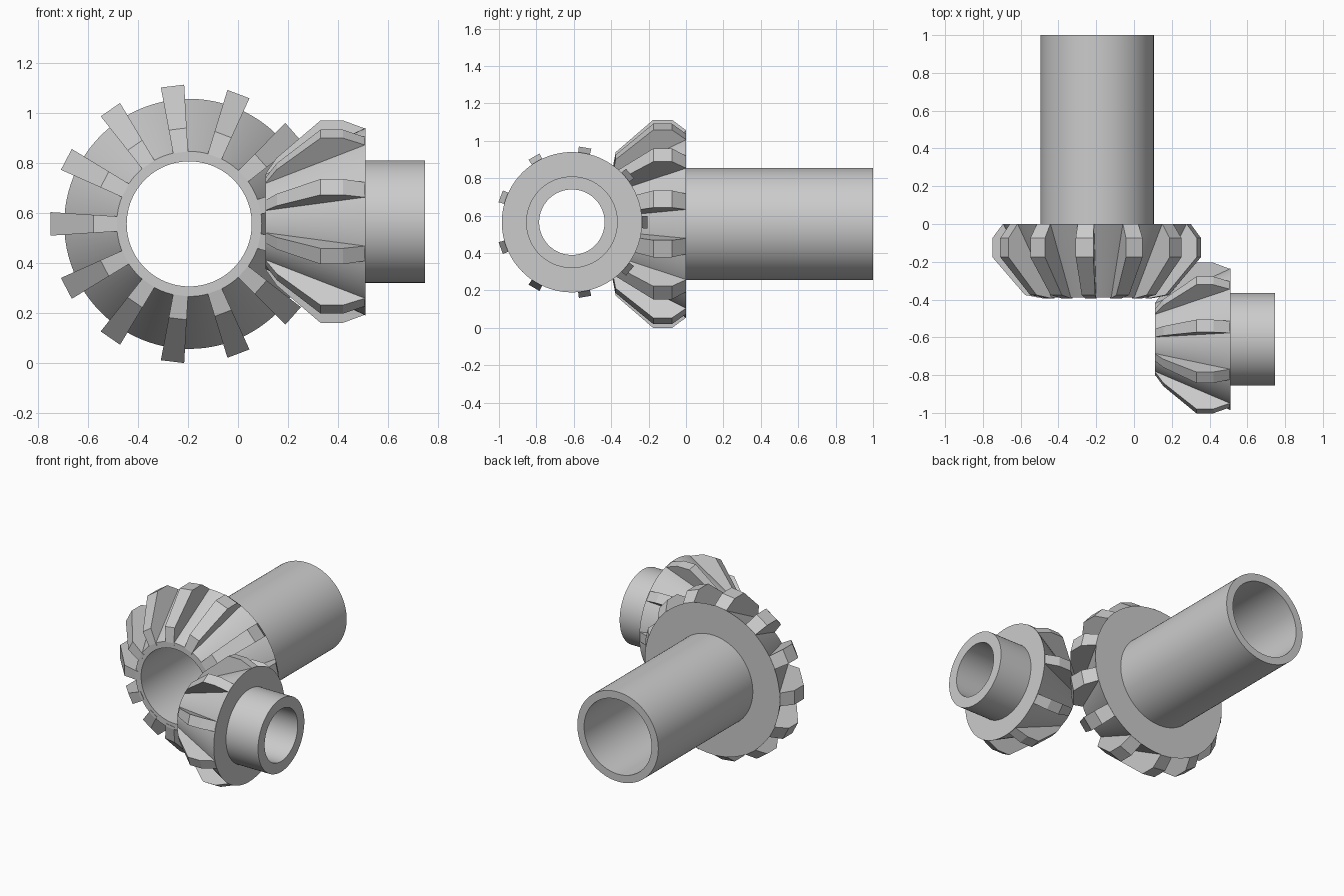
import bpy, bmesh
from math import sin, cos, tau, pi, radians

if "Cube" in bpy.data.objects:
    bpy.data.objects.remove(bpy.data.objects["Cube"])


def big_axis(a, r, t, w=0.0):
    """Axial depth a, radius r, angle t, sideways offset w -> world."""
    return (-0.195 + r * cos(t) - w * sin(t), -a, 0.556 + r * sin(t) + w * cos(t))


def small_axis(a, r, t, w=0.0):
    return (0.51 - a, -0.61 + r * cos(t) - w * sin(t), 0.565 + r * sin(t) + w * cos(t))


def finish(name, bm, smooth):
    bmesh.ops.recalc_face_normals(bm, faces=bm.faces)
    mesh = bpy.data.meshes.new(name)
    bm.to_mesh(mesh)
    bm.free()
    obj = bpy.data.objects.new(name, mesh)
    bpy.context.collection.objects.link(obj)
    if smooth:
        bpy.ops.object.select_all(action='DESELECT')
        obj.select_set(True)
        bpy.context.view_layer.objects.active = obj
        bpy.ops.object.shade_smooth_by_angle(angle=radians(30))


def lathe(name, place, profile, segments=96):
    """Revolve a closed profile of (depth, radius) points."""
    bm = bmesh.new()
    rings = [[bm.verts.new(place(a, r, tau * i / segments)) for a, r in profile]
             for i in range(segments)]
    n = len(profile)
    for i in range(segments):
        p, q = rings[i], rings[(i + 1) % segments]
        for j in range(n):
            k = (j + 1) % n
            bm.faces.new((p[j], p[k], q[k], q[j]))
    finish(name, bm, True)


def teeth(name, place, count, phase, stations, half_width):
    """Ring of tapered teeth; stations are (depth, tip radius, root radius)."""
    bm = bmesh.new()
    for i in range(count):
        t = phase + tau * i / count
        loops = []
        for a, tip, root in stations:
            wt, wr = half_width(tip), half_width(root)
            corners = ((root, -wr), (tip, -wt), (tip, wt), (root, wr))
            loops.append([bm.verts.new(place(a, r, t, s)) for r, s in corners])
        for p, q in zip(loops, loops[1:]):
            for j in range(4):
                k = (j + 1) % 4
                bm.faces.new((p[j], p[k], q[k], q[j]))
        bm.faces.new(loops[0])
        bm.faces.new(loops[-1][::-1])
    finish(name, bm, False)


# Large bevel gear with its long hollow shaft
lathe("large_gear_body", big_axis,
      [(-1, 0.25), (-1, 0.30), (0, 0.30), (0, 0.50), (0.39, 0.29), (0.39, 0.25)])
teeth("large_gear_teeth", big_axis, 13, pi,
      [(0.001, 0.50, 0.46), (0.075, 0.555, 0.43), (0.175, 0.555, 0.38),
       (0.376, 0.382, 0.275), (0.394, 0.288, 0.27)],
      lambda r: 0.0115 + 0.064 * r)

# Small bevel gear with its short hollow shaft
lathe("small_gear_body", small_axis,
      [(-0.237, 0.175), (-0.237, 0.245), (0, 0.245), (0, 0.375), (0.40, 0.19), (0.40, 0.175)])
teeth("small_gear_teeth", small_axis, 9, 0,
      [(0.001, 0.372, 0.34), (0.09, 0.405, 0.30), (0.18, 0.405, 0.26),
       (0.355, 0.255, 0.19), (0.399, 0.192, 0.18)],
      lambda r: 0.011 + 0.056 * r)
